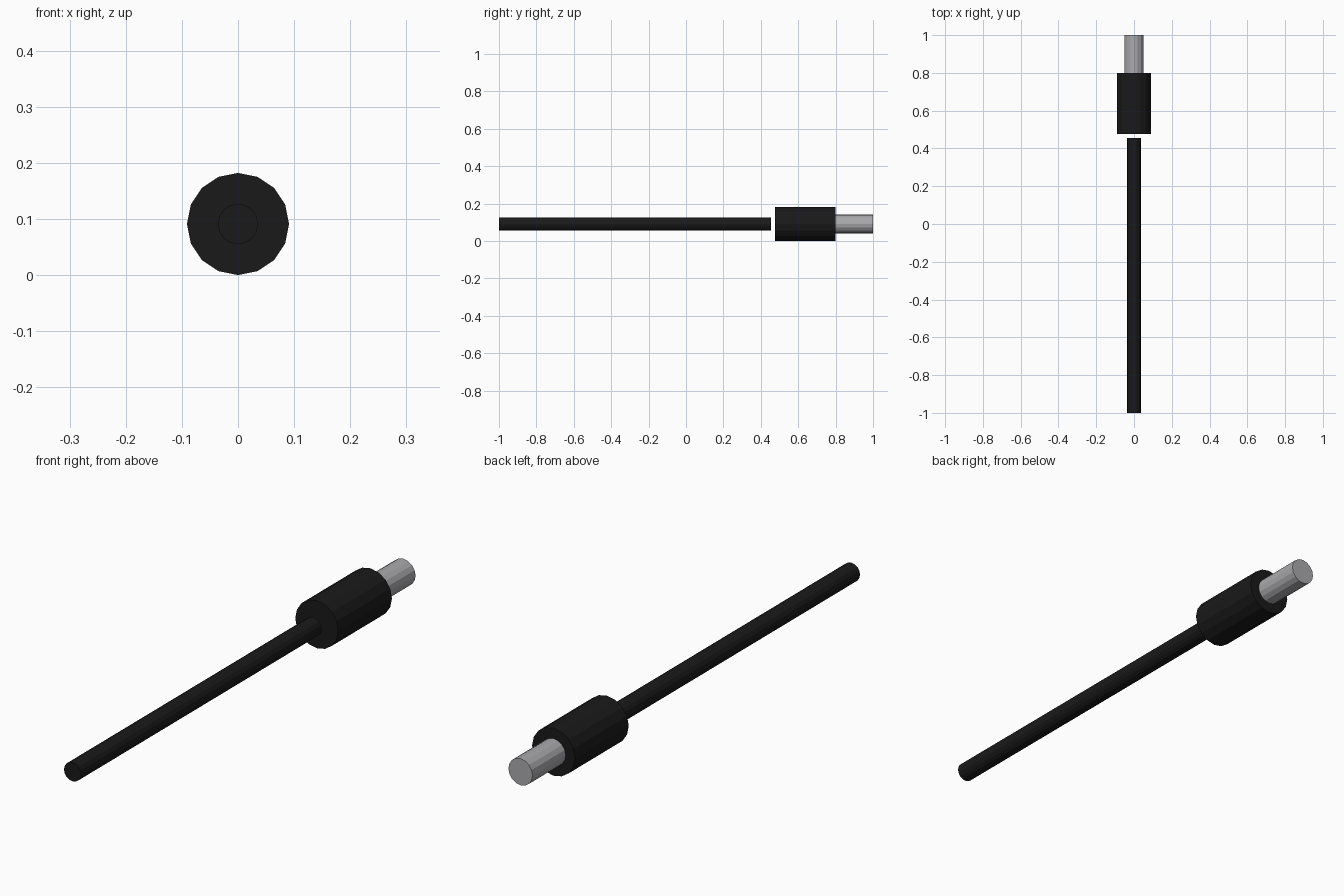
import bpy
from math import pi

if "Cube" in bpy.data.objects:
    bpy.data.objects.remove(bpy.data.objects["Cube"])

SIDES = 16
AXIS_Z = 0.091


def material(name, rgb):
    mat = bpy.data.materials.new(name)
    mat.diffuse_color = (*rgb, 1)
    mat.use_nodes = True
    mat.node_tree.nodes["Principled BSDF"].inputs["Base Color"].default_value = mat.diffuse_color
    return mat


def rod(name, radius, y0, y1, mat):
    """Flat-shaded capped cylinder lying along y."""
    bpy.ops.mesh.primitive_cylinder_add(
        vertices=SIDES, radius=radius, depth=y1 - y0,
        location=(0, (y0 + y1) / 2, AXIS_Z), rotation=(pi / 2, 0, 0))
    obj = bpy.context.object
    obj.name = name
    obj.data.materials.append(mat)
    return obj


black = material("black_rubber", (0.01, 0.01, 0.011))
metal = material("grey_metal", (0.4, 0.4, 0.42))

# Thin cable, ending just short of the grip
rod("cable", 0.036, -1.0, 0.455, black)
# Thick plug grip
rod("plug_grip", 0.091, 0.476, 0.80, black)
# Metal plug tip
rod("plug_tip", 0.051, 0.80, 1.0, metal)
